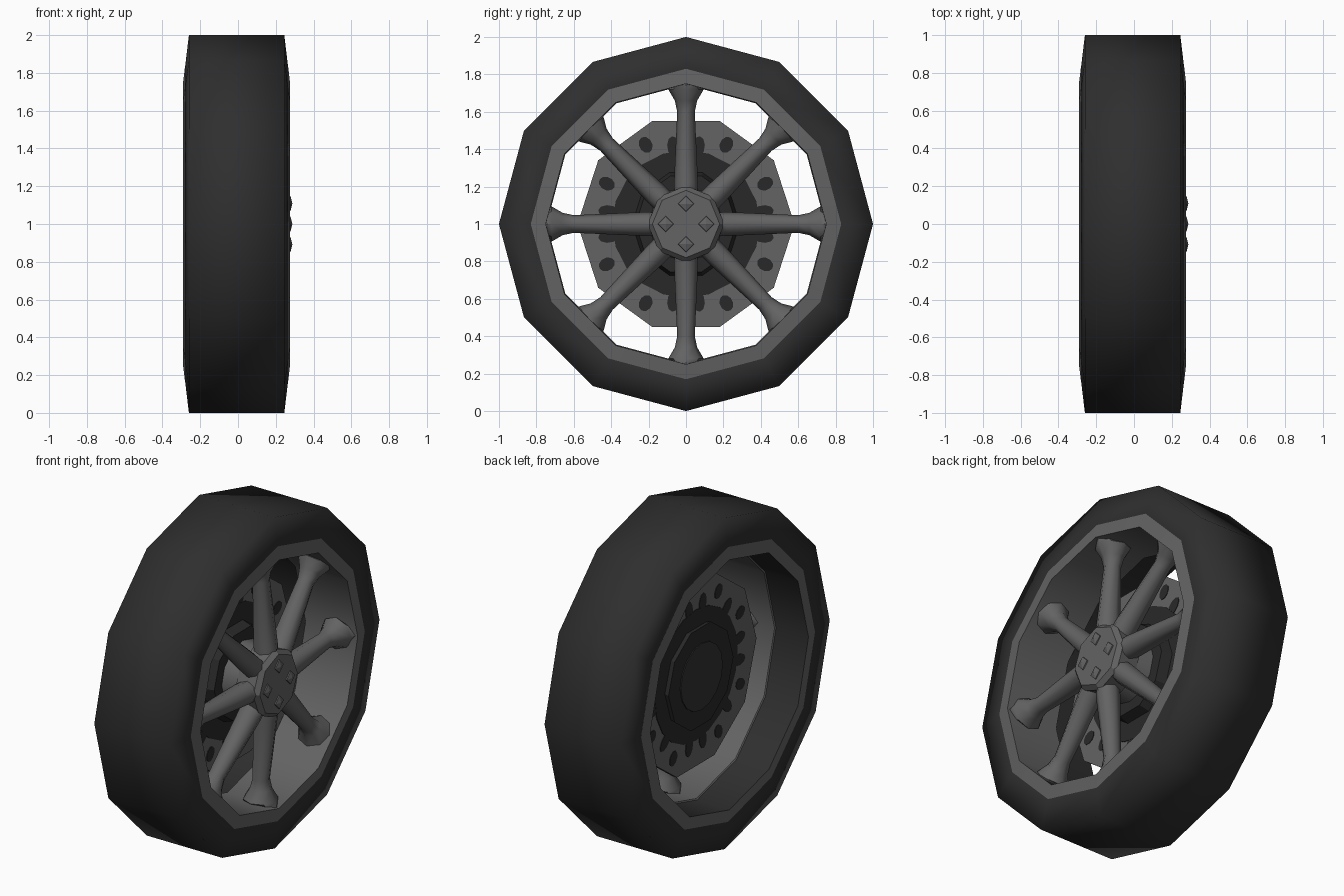
import bpy, bmesh, math
from math import sin, cos, pi, radians
from mathutils import Vector

if "Cube" in bpy.data.objects:
    bpy.data.objects.remove(bpy.data.objects["Cube"])


def material(name, v):
    m = bpy.data.materials.new(name)
    m.diffuse_color = (v, v, v, 1)
    m.use_nodes = True
    m.node_tree.nodes["Principled BSDF"].inputs["Base Color"].default_value = m.diffuse_color
    return m


RUBBER = material("black_rubber", 0.028)
METAL = material("grey_metal", 0.125)
DARK = material("dark_metal", 0.022)
CORE = material("hub_core_grey", 0.032)


def finish(name, bm, mats, smooth=None):
    bmesh.ops.recalc_face_normals(bm, faces=bm.faces)
    me = bpy.data.meshes.new(name)
    bm.to_mesh(me)
    bm.free()
    for m in mats:
        me.materials.append(m)
    ob = bpy.data.objects.new(name, me)
    bpy.context.collection.objects.link(ob)
    if smooth:
        bpy.ops.object.select_all(action='DESELECT')
        ob.select_set(True)
        bpy.context.view_layer.objects.active = ob
        bpy.ops.object.shade_smooth_by_angle(angle=radians(smooth))
    return ob


def polar(x, r, a):
    return Vector((x, r * cos(a), 1 + r * sin(a)))


def lathe(name, profile, sides, mats, smooth=None, closed=True, dark_spans=(), start=0):
    """Spin an (x, radius) profile about the wheel axle."""
    bm = bmesh.new()
    rings = [[bm.verts.new(polar(x, r, start + 2 * pi * i / sides)) for i in range(sides)]
             for x, r in profile]
    n = len(rings)
    for k in range(n if closed else n - 1):
        a, b = rings[k], rings[(k + 1) % n]
        for i in range(sides):
            j = (i + 1) % sides
            f = bm.faces.new((a[i], a[j], b[j], b[i]))
            f.material_index = 1 if k in dark_spans else 0
    if not closed:
        bm.faces.new(rings[0])
        bm.faces.new(rings[-1])
    return finish(name, bm, mats, smooth)


# Tyre and rim, both twelve sided
lathe("tyre", [(-.26, 1), (.245, 1), (.266, .825), (.25, .79), (-.265, .79), (-.281, .825)],
      12, [RUBBER], smooth=89)
lathe("rim", [(.266, .83), (.275, .75), (-.07, .745), (-.075, .752), (-.29, .755), (-.281, .83),
              (-.25, .80), (.25, .80)], 12, [METAL, RUBBER], smooth=35, dark_spans=(3,))

# Brake disc, ten sided, with dark centre and hub parts
DISC_X, DISC_T = -.05, .015
lathe("brake_disc", [(DISC_X - DISC_T, .58), (DISC_X + DISC_T, .58)], 10, [METAL], closed=False)
lathe("disc_centre", [(DISC_X - DISC_T - .004, .395), (DISC_X + DISC_T + .004, .395)],
      20, [DARK], closed=False)
lathe("disc_hat", [(-.10, .31), (.03, .27)], 10, [DARK], closed=False)
lathe("rear_hub_cap", [(-.106, .20), (-.09, .20)], 16, [CORE], closed=False)
lathe("axle", [(.02, .2), (.2, .17)], 12, [METAL], smooth=40, closed=False)


# Dark vent holes: ovals near the edge, slots running into the dark centre
def vents():
    bm = bmesh.new()
    for k in range(20):
        a = radians(9 + 18 * k)
        oval = k % 5 in (1, 3)
        r, half = (.475, .045) if oval else (.415, .06)
        radial = Vector((0, cos(a), sin(a)))
        tangent = Vector((0, -sin(a), cos(a)))
        for side in (-1, 1):
            x = DISC_X + side * (DISC_T + .003)
            pts = [polar(x, r, a) + radial * half * cos(t) + tangent * .035 * sin(t)
                   for t in (2 * pi * i / 10 for i in range(10))]
            f = bm.faces.new([bm.verts.new(p) for p in pts])
            ext = bmesh.ops.extrude_face_region(bm, geom=[f])
            for v in ext["geom"]:
                if isinstance(v, bmesh.types.BMVert):
                    v.co.x -= side * .004
    finish("disc_vents", bm, [DARK])


vents()

# Spokes: eight-sided loft flaring into a foot at the rim
# (radius, centre x, half width, half depth)
SECTIONS = [(.12, .19, .06, .07), (.22, .185, .064, .07), (.60, .155, .047, .05),
            (.66, .152, .06, .065), (.72, .15, .095, .10), (.752, .15, .065, .11)]


def spoke(index):
    a = index * pi / 4
    radial = Vector((0, cos(a), sin(a)))
    tangent = Vector((0, -sin(a), cos(a)))
    bm = bmesh.new()
    rings = []
    for r, x, w, d in SECTIONS:
        c = Vector((x, 0, 1)) + radial * r
        rings.append([bm.verts.new(c + tangent * w * cos(t) + Vector((d * sin(t), 0, 0)))
                      for t in (pi * i / 4 for i in range(8))])
    for p, q in zip(rings, rings[1:]):
        for i in range(8):
            j = (i + 1) % 8
            bm.faces.new((p[i], p[j], q[j], q[i]))
    bm.faces.new(rings[0])
    bm.faces.new(rings[-1])
    finish("spoke_%d" % (index + 1), bm, [METAL], smooth=50)


for i in range(8):
    spoke(i)

# Front hub with four pointed lug nuts
lathe("hub", [(.12, .20), (.245, .205), (.272, .18)], 8, [METAL], closed=False)
for i in range(4):
    a = i * pi / 2
    bm = bmesh.new()
    c = polar(0, .108, a)
    base, top = ([bm.verts.new(c + Vector((x, s * cos(t), s * sin(t))))
                  for t in (pi * k / 2 for k in range(4))]
                 for x, s in ((.265, .044), (.278, .040)))
    tip = bm.verts.new(c + Vector((.288, 0, 0)))
    for k in range(4):
        j = (k + 1) % 4
        bm.faces.new((base[k], base[j], top[j], top[k]))
        bm.faces.new((top[k], top[j], tip))
    finish("lug_nut_%d" % (i + 1), bm, [METAL])
